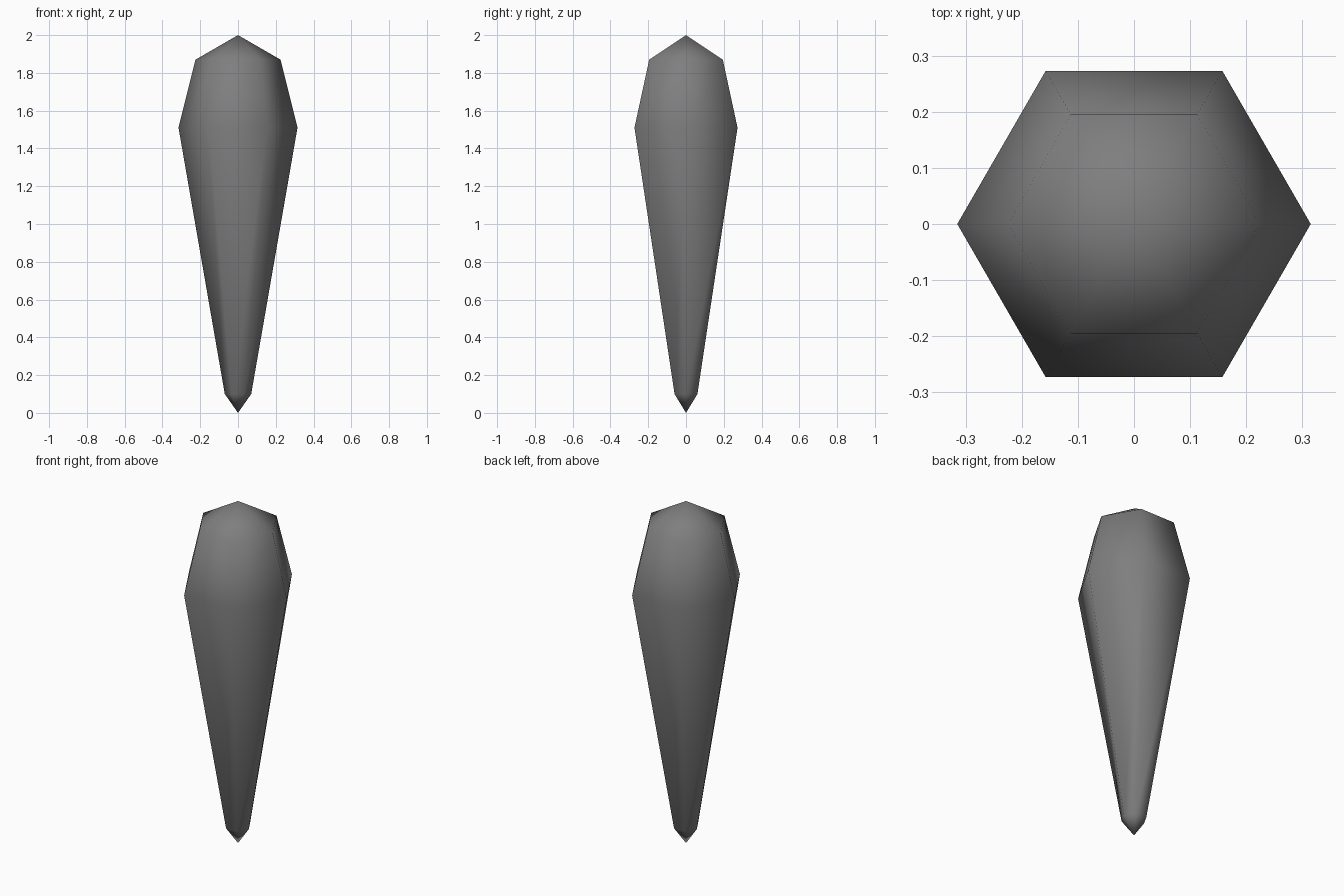
import bpy
import bmesh
from math import cos, sin, tau

if "Cube" in bpy.data.objects:
    bpy.data.objects.remove(bpy.data.objects["Cube"], do_unlink=True)

SIDES = 6
# Radius and height of each ring, from the lower tip to the upper tip
PROFILE = [(0, 0), (0.07, 0.1), (0.315, 1.51), (0.225, 1.87), (0, 2.0)]
CORE_PROFILE = [(0, 0.012), (0.062, 0.105), (0.304, 1.508), (0.217, 1.862), (0, 1.99)]

grey = bpy.data.materials.new("dark grey stone")
grey.use_nodes = True
grey.use_backface_culling = True
grey.diffuse_color = (0.21, 0.21, 0.21, 1)
grey.node_tree.nodes["Principled BSDF"].inputs["Base Color"].default_value = grey.diffuse_color


def make_spindle(name, profile, inward=False):
    """Hexagonal double-pointed crystal around the z axis."""
    bm = bmesh.new()
    rings = []
    for radius, z in profile:
        count = SIDES if radius else 1
        rings.append([bm.verts.new((radius * cos(tau * i / SIDES),
                                    radius * sin(tau * i / SIDES), z))
                      for i in range(count)])
    for low, high in zip(rings, rings[1:]):
        for i in range(SIDES):
            j = (i + 1) % SIDES
            corners = [low[i % len(low)], low[j % len(low)],
                       high[j % len(high)], high[i % len(high)]]
            bm.faces.new(list(dict.fromkeys(corners)))
    bmesh.ops.recalc_face_normals(bm, faces=bm.faces)
    if inward:
        bmesh.ops.reverse_faces(bm, faces=bm.faces)
    for face in bm.faces:
        face.smooth = True
    mesh = bpy.data.meshes.new(name)
    bm.to_mesh(mesh)
    bm.free()
    mesh.materials.append(grey)
    obj = bpy.data.objects.new(name, mesh)
    bpy.context.collection.objects.link(obj)
    return obj


# Solid crystal, and the thin inward-facing shell that rims it
make_spindle("crystal_core", CORE_PROFILE)
make_spindle("crystal_rim_shell", PROFILE, inward=True)
